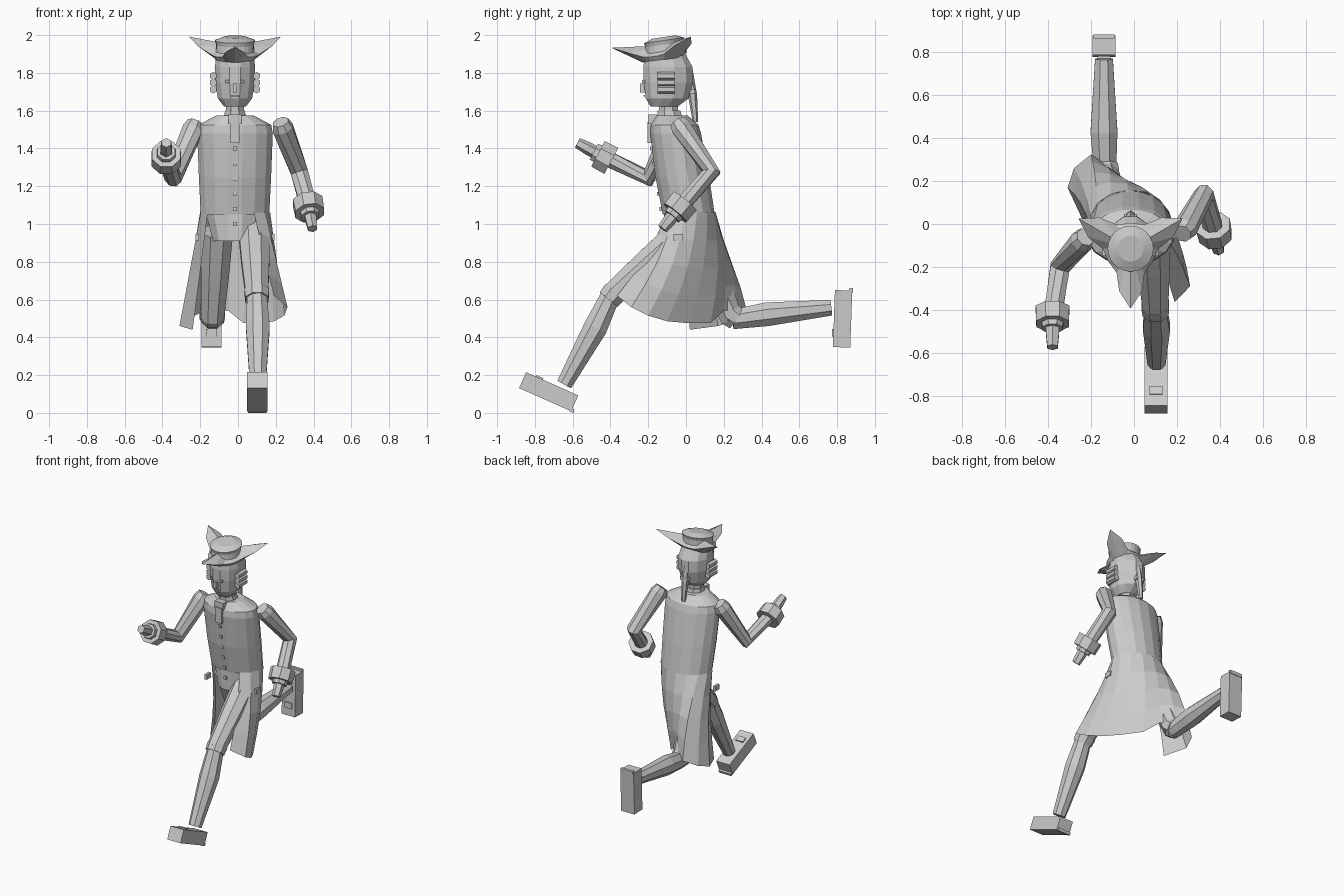
import bpy, bmesh, math
from mathutils import Vector, Matrix

old = bpy.data.objects.get("Cube")
if old:
    bpy.data.objects.remove(old, do_unlink=True)

GREY = (0.6, 0.6, 0.6, 1)
mat = bpy.data.materials.new("plain grey")
mat.use_nodes = True
mat.diffuse_color = GREY
mat.node_tree.nodes["Principled BSDF"].inputs["Base Color"].default_value = GREY

CX = -0.016  # centre line of the body


def finish(name, bm, closed=True):
    if closed:
        bmesh.ops.recalc_face_normals(bm, faces=bm.faces)
    mesh = bpy.data.meshes.new(name)
    bm.to_mesh(mesh)
    bm.free()
    mesh.materials.append(mat)
    ob = bpy.data.objects.new(name, mesh)
    bpy.context.collection.objects.link(ob)
    return ob


def loft(name, rings, wrap=True, caps=True):
    """Skin a list of rings that all have the same number of points."""
    bm = bmesh.new()
    rows = [[bm.verts.new(p) for p in ring] for ring in rings]
    n = len(rows[0])
    for a, b in zip(rows, rows[1:]):
        for i in range(n if wrap else n - 1):
            j = (i + 1) % n
            bm.faces.new((a[i], a[j], b[j], b[i]))
    if caps:
        bm.faces.new(rows[0])
        bm.faces.new(rows[-1])
    return finish(name, bm, caps)


def tube(name, path, radii, sides=8):
    """Faceted tube along a path, with mitred joints."""
    pts = [Vector(p) for p in path]
    rings = []
    for i, p in enumerate(pts):
        before = (p - pts[i - 1]).normalized() if i else Vector()
        after = (pts[i + 1] - p).normalized() if i < len(pts) - 1 else Vector()
        t = (before + after).normalized()
        side = (Vector((1, 0, 0)) - t * t.x).normalized()
        up = t.cross(side)
        rings.append([p + radii[i] * (side * math.cos(a) + up * math.sin(a))
                      for a in (math.tau * (k + 0.5) / sides for k in range(sides))])
    return loft(name, rings)


def ellipses(name, rows, sides=12):
    """Stack of level ellipses: height, centre y, half width, half depth."""
    angles = [math.tau * (k + 0.5) / sides for k in range(sides)]
    return loft(name, [[(CX + rx * math.cos(a), cy + ry * math.sin(a), z) for a in angles]
                       for z, cy, rx, ry in rows])


def box(name, centre, size, tilt=0.0):
    bm = bmesh.new()
    bmesh.ops.create_cube(bm, size=1)
    m = Matrix.Translation(centre) @ Matrix.Rotation(math.radians(tilt), 4, 'X')
    bmesh.ops.transform(bm, matrix=m @ Matrix.Diagonal((*size, 1)), verts=bm.verts)
    return finish(name, bm)


# Torso, neck and head
ellipses("coat_body", [(1.05, 0.015, 0.185, 0.14), (1.25, -0.02, 0.195, 0.145),
                       (1.48, -0.055, 0.204, 0.137), (1.525, -0.06, 0.196, 0.128),
                       (1.575, -0.075, 0.1, 0.085)], 16)
ellipses("waistcoat_hem", [(0.91, 0.0, 0.12, 0.12), (1.06, 0.01, 0.16, 0.13)])
ellipses("neck", [(1.55, -0.09, 0.052, 0.055), (1.65, -0.095, 0.052, 0.055)], 8)
ellipses("collar", [(1.55, -0.085, 0.068, 0.072), (1.6, -0.09, 0.056, 0.066)], 8)
ellipses("head", [(1.622, -0.115, 0.06, 0.075), (1.665, -0.1, 0.094, 0.117),
                  (1.75, -0.093, 0.109, 0.135), (1.83, -0.095, 0.111, 0.135),
                  (1.9, -0.11, 0.1, 0.11)], 12)
for s, side in ((1, "left"), (-1, "right")):
    box(side + "_eye", (CX + s * 0.04, -0.225, 1.755), (0.018, 0.014, 0.016))
    for k in range(3):
        x, z = CX + s * 0.115, 1.712 + k * 0.036
        tube(side + "_hair_roll", [(x, -0.15, z), (x, -0.06, z)], [0.021] * 2, 6)
box("nose", (CX, -0.23, 1.72), (0.022, 0.028, 0.045))
box("mouth", (CX, -0.22, 1.678), (0.04, 0.008, 0.008))
tube("ponytail", [(CX, 0.02, 1.8), (CX, 0.035, 1.68), (CX, 0.05, 1.54)],
     [0.018, 0.024, 0.014], 6)
box("hair_ribbon", (CX, 0.03, 1.7), (0.06, 0.035, 0.025))

# Cravat and buttons down the front
box("cravat_knot", (CX, -0.175, 1.555), (0.07, 0.045, 0.05))
box("cravat_fall", (CX, -0.19, 1.485), (0.05, 0.025, 0.11))
for k in range(6):
    z = 1.4 - 0.08 * k
    box("button", (CX, -0.181 + 0.155 * (1.4 - z), z), (0.02, 0.02, 0.02))

# Three-pointed hat: tall crown, low brim drawn out into three horns
HAT_Y = -0.115


def hat_ring(radius, z, horn=0.0, lift=0.0, tilt=0.14):
    ring = []
    for k in range(24):
        off = abs((15 * k - 30 + 60) % 120 - 60)
        w = max(0.0, 1 - off / 32)
        a = math.radians(15 * k)
        r = radius + horn * w
        x, y = r * math.cos(a), r * math.sin(a)
        ring.append((CX + x, HAT_Y + y, z + lift * w + tilt * y))
    return ring


loft("hat_brim", [hat_ring(0.102, 1.87, 0.01), hat_ring(0.12, 1.895, 0.16, 0.077),
                  hat_ring(0.1, 1.915, 0, 0.04)], caps=False)
loft("hat_crown", [hat_ring(0.104, 1.868), hat_ring(0.1, 1.95), hat_ring(0.107, 1.972),
                   hat_ring(0.06, 1.99)])

# Coat skirt, open in front and swept by the stride
hem = [(0.19, -0.365, 0.62), (0.262, -0.29, 0.56), (0.245, -0.2, 0.515), (0.19, -0.1, 0.485),
       (0.115, 0.01, 0.475), (0.03, 0.13, 0.475), (-0.05, 0.2, 0.54), (-0.12, 0.27, 0.55),
       (-0.2, 0.325, 0.53), (-0.28, 0.26, 0.49), (-0.31, 0.17, 0.46), (-0.24, 0.02, 0.44)]
waist = []
for i in range(len(hem)):
    a = math.radians(-58 + 278 * i / (len(hem) - 1))
    waist.append(Vector((CX + 0.188 * math.cos(a), 0.015 + 0.143 * math.sin(a), 1.06)))
rows = [[w.lerp(Vector(h), t) + Vector((0, 0.03 * math.sin(math.pi * t), 0))
         for w, h in zip(waist, hem)] for t in (0, 0.25, 0.5, 0.75, 1)]
loft("coat_skirt", rows, wrap=False, caps=False)
for s in (1, -1):
    box("pocket_flap", (CX + s * 0.2, -0.04, 0.93), (0.02, 0.05, 0.035))


# Arms: shoulder, elbow, wrist, fingertip
def arm(side, shoulder, elbow, wrist, tip):
    S, E, W, T = map(Vector, (shoulder, elbow, wrist, tip))
    d = (T - W).normalized()
    tube(side + "_sleeve", [S, S.lerp(E, 0.12), E, W], [0.045, 0.058, 0.05, 0.046])
    tube(side + "_cuff", [W - d * 0.045, W + d * 0.035], [0.085, 0.082])
    tube(side + "_wrist_frill", [W + d * 0.03, W + d * 0.06], [0.055, 0.05])
    tube(side + "_hand", [W, T - d * 0.06, T], [0.034, 0.034, 0.028], 6)


arm("right", (-0.225, -0.06, 1.535), (-0.345, -0.2, 1.245), (-0.38, -0.435, 1.355),
    (-0.38, -0.575, 1.43))
arm("left", (0.225, -0.045, 1.54), (0.325, 0.135, 1.275), (0.375, -0.035, 1.085),
    (0.395, -0.125, 0.975))


# Legs: hip, knee, calf, ankle
def leg(side, hip, knee, calf, ankle):
    H, K, C, A = map(Vector, (hip, knee, calf, ankle))
    tube(side + "_breeches", [H, H.lerp(K, 0.5), K], [0.09, 0.08, 0.064])
    tube(side + "_knee_band", [K.lerp(H, 0.06), K.lerp(C, 0.12)], [0.07, 0.066])
    tube(side + "_stocking", [K, C, A], [0.056, 0.068, 0.045])


leg("left", (0.085, 0.0, 0.97), (0.1, -0.4, 0.62), (0.105, -0.48, 0.45), (0.105, -0.645, 0.15))
leg("right", (-0.11, 0.04, 0.96), (-0.135, 0.245, 0.495), (-0.14, 0.43, 0.522),
    (-0.14, 0.77, 0.557))


# Shoes: heel and buckle follow the pitch of the foot
def shoe(side, centre, pitch):
    turn = Matrix.Rotation(math.radians(pitch), 3, 'X')
    for part, off, size in (("shoe", (0, 0, 0), (0.107, 0.302, 0.092)),
                            ("heel", (0, 0.152, -0.04), (0.1, 0.025, 0.02)),
                            ("buckle", (0, -0.075, 0.048), (0.06, 0.04, 0.012))):
        box(side + "_" + part, Vector(centre) + turn @ Vector(off), size, pitch)


shoe("left", (0.102, -0.727, 0.112), -24)
shoe("right", (-0.14, 0.829, 0.498), 88)
